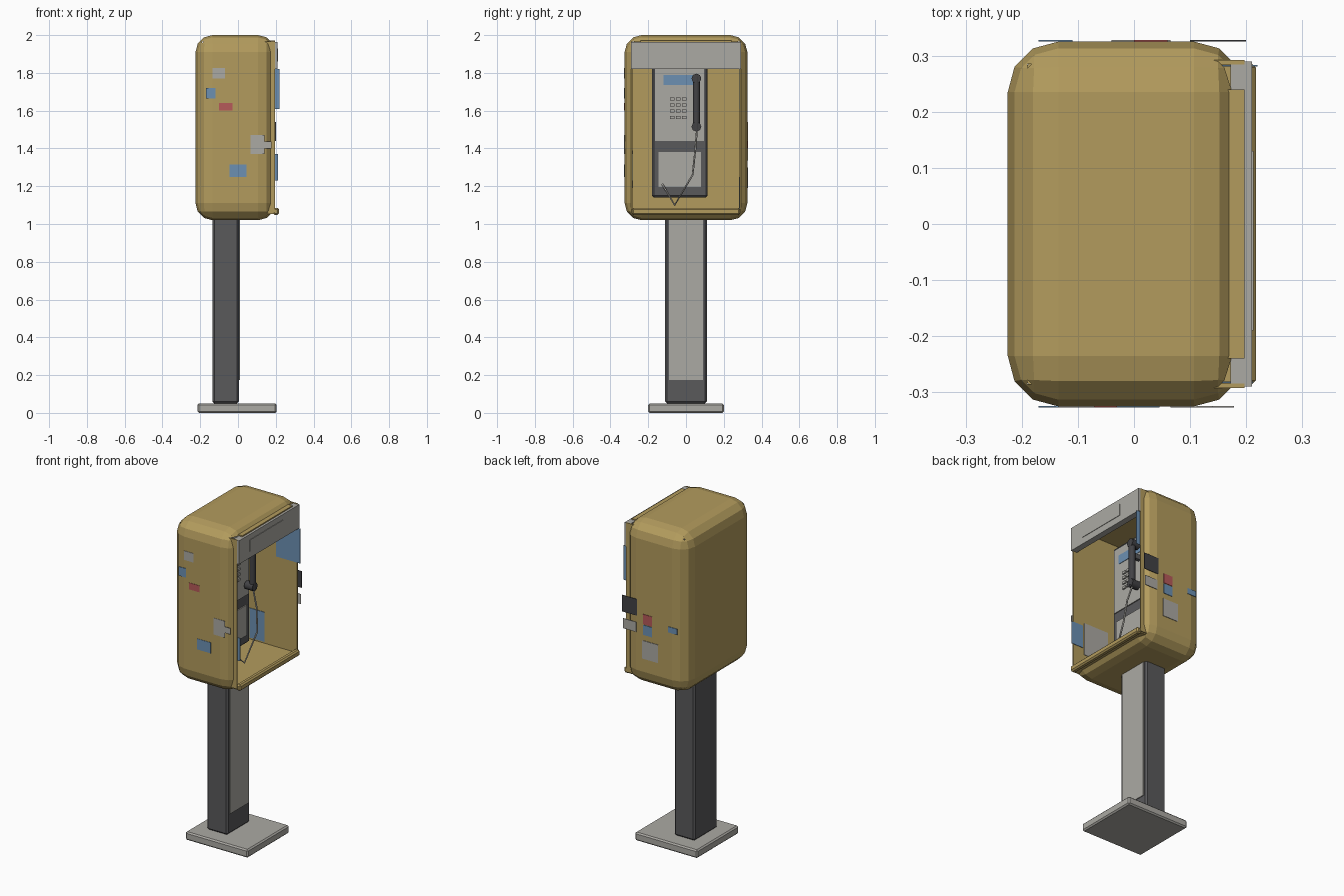
import bpy, math
from mathutils import Vector

cube = bpy.data.objects.get("Cube")
if cube:
    bpy.data.objects.remove(cube, do_unlink=True)


def material(name, rgb):
    m = bpy.data.materials.new(name)
    m.use_nodes = True
    m.diffuse_color = (*rgb, 1)
    m.node_tree.nodes["Principled BSDF"].inputs["Base Color"].default_value = (*rgb, 1)
    return m


YELLOW = material("mustard paint", (0.45, 0.33, 0.11))
GREY = material("light grey metal", (0.41, 0.40, 0.37))
DARK = material("dark grey metal", (0.10, 0.10, 0.105))
BLACK = material("black plastic", (0.055, 0.055, 0.06))
BLUE = material("blue paper", (0.15, 0.28, 0.45))
RED = material("red paper", (0.47, 0.10, 0.10))


def box(name, mat, x, y, z, bevel=0, segments=1):
    """Box from its (min, max) range on each axis."""
    bpy.ops.mesh.primitive_cube_add(size=1)
    ob = bpy.context.object
    ob.name = name
    ob.location = [sum(r) / 2 for r in (x, y, z)]
    ob.scale = [r[1] - r[0] for r in (x, y, z)]
    bpy.ops.object.transform_apply(location=False, rotation=False, scale=True)
    ob.data.materials.append(mat)
    if bevel:
        mod = ob.modifiers.new("rounding", "BEVEL")
        mod.width, mod.segments = bevel, segments
    return ob


def rod(name, mat, a, b, radius, sides=8):
    """Cylinder running from point a to point b."""
    a, b = Vector(a), Vector(b)
    bpy.ops.mesh.primitive_cylinder_add(vertices=sides, radius=radius, depth=(b - a).length,
                                        location=(a + b) / 2)
    ob = bpy.context.object
    ob.name = name
    ob.rotation_euler = (b - a).to_track_quat("Z", "Y").to_euler()
    ob.data.materials.append(mat)
    bpy.ops.object.shade_smooth_by_angle(angle=math.radians(50))
    return ob


# Stand
box("base_plate", GREY, (-0.215, 0.205), (-0.2, 0.2), (0, 0.05), 0.008)
box("post", DARK, (-0.135, 0.005), (-0.11, 0.11), (0.05, 1.04), 0.01)
box("post_panel", GREY, (0, 0.01), (-0.09, 0.09), (0.175, 1.03))

# Rounded hood, hollowed from its open side
hood = box("hood", YELLOW, (-0.225, 0.197), (-0.325, 0.325), (1.02, 2.0), 0.09, 3)
cutter = box("hood_cutter", YELLOW, (-0.19, 0.4), (-0.285, 0.285), (1.06, 1.965))
cutter.hide_render = True
cutter.hide_set(True)
cut = hood.modifiers.new("hollow", "BOOLEAN")
cut.object, cut.operation, cut.solver = cutter, "DIFFERENCE", "EXACT"

# Liner sheets reaching the front edge
for side, name in ((1, "left"), (-1, "right")):
    ys = sorted((side * 0.284, side * 0.292))
    box(name + "_liner", YELLOW, (0.1, 0.197), ys, (1.06, 1.965))
box("floor_liner", YELLOW, (0.1, 0.197), (-0.285, 0.285), (1.053, 1.061))
box("ceiling_liner", YELLOW, (0.1, 0.197), (-0.24, 0.24), (1.964, 1.971))
box("front_lip", YELLOW, (0.185, 0.217), (-0.287, 0.287), (1.048, 1.085), 0.008)

# Header sign
box("header", GREY, (0.172, 0.21), (-0.29, 0.29), (1.82, 1.963))
box("header_plate", GREY, (0.209, 0.213), (-0.19, 0.13), (1.86, 1.93))

# Telephone body
box("phone_body", DARK, (-0.19, 0), (-0.18, 0.115), (1.14, 1.86), 0.01)
box("upper_panel", GREY, (-0.01, 0.006), (-0.165, 0.095), (1.44, 1.84))
box("lower_panel", GREY, (-0.01, 0.006), (-0.145, 0.08), (1.195, 1.38))
box("display_label", BLUE, (0.005, 0.009), (-0.12, 0.075), (1.735, 1.79))
for row in range(4):
    for col in range(3):
        y, z = -0.073 + col * 0.032, 1.565 + row * 0.032
        box("key", GREY, (0.005, 0.014), (y - 0.011, y + 0.011), (z - 0.008, z + 0.008))

# Handset with ear and mouth pieces resting on hooks
rod("handset_grip", BLACK, (0.06, 0.055, 1.5), (0.06, 0.055, 1.78), 0.019)
for z, name in ((1.77, "earpiece"), (1.515, "mouthpiece")):
    rod(name, BLACK, (0.02, 0.055, z), (0.075, 0.055, z), 0.026)
box("handset_hook", DARK, (0, 0.045), (0.045, 0.065), (1.68, 1.71))

# Cord
curve = bpy.data.curves.new("cord", "CURVE")
curve.dimensions, curve.bevel_depth, curve.bevel_resolution = "3D", 0.005, 1
path = [(0.06, 0.058, 1.5), (0.09, 0.05, 1.4), (0.105, 0.035, 1.26),
        (0.085, -0.06, 1.1), (0.005, -0.125, 1.21)]
line = curve.splines.new("POLY")
line.points.add(len(path) - 1)
for point, co in zip(line.points, path):
    point.co = (*co, 1)
cord = bpy.data.objects.new("cord", curve)
curve.materials.append(GREY)
bpy.context.collection.objects.link(cord)


def stickers(name, y, items):
    """Thin papers on a side wall: colour, x range, z range."""
    for mat, x, z in items:
        box(name, mat, x, (y - 0.0015, y + 0.0015), z)


stickers("right_outer_sticker", -0.3255, [
    (GREY, (-0.135, -0.07), (1.77, 1.825)),
    (BLUE, (-0.17, -0.12), (1.665, 1.72)),
    (RED, (-0.1, -0.03), (1.60, 1.64)),
    (GREY, (0.065, 0.14), (1.37, 1.47)),
    (GREY, (0.14, 0.178), (1.40, 1.437)),
    (BLUE, (-0.045, 0.045), (1.25, 1.315))])
stickers("left_outer_sticker", 0.3265, [
    (BLACK, (0.1, 0.2), (1.44, 1.54)),
    (GREY, (0.105, 0.195), (1.34, 1.40)),
    (RED, (0, 0.06), (1.40, 1.46)),
    (BLUE, (0, 0.06), (1.335, 1.395)),
    (GREY, (-0.04, 0.065), (1.19, 1.30)),
    (BLUE, (-0.17, -0.11), (1.395, 1.43))])
stickers("left_inner_sticker", 0.282, [
    (BLUE, (0.06, 0.22), (1.61, 1.82)),
    (BLUE, (-0.12, -0.02), (1.07, 1.25))])
stickers("right_inner_sticker", -0.282, [
    (BLUE, (0.13, 0.212), (1.23, 1.37)),
    (GREY, (-0.05, 0.12), (1.19, 1.39))])
